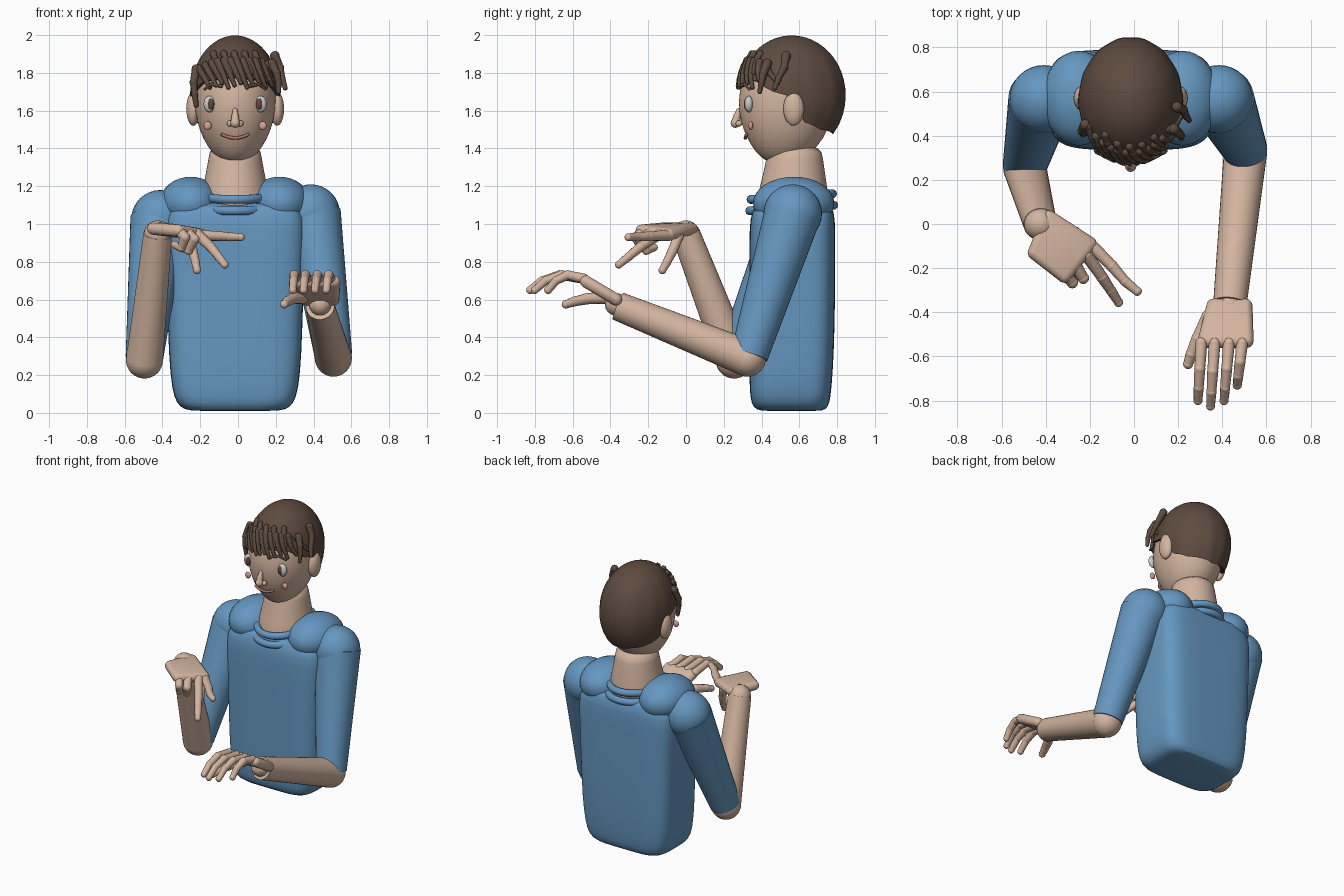
import bpy, bmesh
from math import sin, cos, pi, sqrt, copysign
from mathutils import Vector, Matrix

if "Cube" in bpy.data.objects:
    bpy.data.objects.remove(bpy.data.objects["Cube"])

CX = -0.015  # body centre line


def material(name, rgb):
    m = bpy.data.materials.new(name)
    m.diffuse_color = (*rgb, 1)
    m.use_nodes = True
    m.node_tree.nodes["Principled BSDF"].inputs["Base Color"].default_value = m.diffuse_color
    return m


SKIN = material("skin", (0.66, 0.46, 0.35))
BLUE = material("shirt_blue", (0.13, 0.31, 0.53))
HAIR = material("hair_brown", (0.11, 0.07, 0.05))
WHITE = material("eye_white", (0.75, 0.77, 0.78))
IRIS = material("iris_brown", (0.12, 0.06, 0.04))
PINK = material("cheek_pink", (0.72, 0.36, 0.31))
LIP = material("lip", (0.42, 0.18, 0.14))


def finish(bm, name, mat, subsurf=0):
    bmesh.ops.recalc_face_normals(bm, faces=bm.faces)
    me = bpy.data.meshes.new(name)
    bm.to_mesh(me)
    bm.free()
    ob = bpy.data.objects.new(name, me)
    bpy.context.collection.objects.link(ob)
    me.materials.append(mat)
    if subsurf:
        mod = ob.modifiers.new("smooth", 'SUBSURF')
        mod.levels = mod.render_levels = subsurf
    bpy.context.view_layer.objects.active = ob
    bpy.ops.object.select_all(action='DESELECT')
    ob.select_set(True)
    bpy.ops.object.shade_smooth_by_angle(angle=0.8)
    return ob


def skin_rings(bm, rings, cap=True, closed=False):
    vs = [[bm.verts.new(p) for p in r] for r in rings]
    pairs = list(zip(vs, vs[1:])) + ([(vs[-1], vs[0])] if closed else [])
    for a, b in pairs:
        for i in range(len(a)):
            j = (i + 1) % len(a)
            bm.faces.new((a[i], a[j], b[j], b[i]))
    if cap:
        bm.faces.new(vs[0])
        bm.faces.new(vs[-1])


def loft(name, mat, sections, power=2.0, n=32, subsurf=1):
    """Stack of super-ellipse sections: (z, half width, front y, back y)."""
    def ring(z, hx, y0, y1):
        out = []
        for k in range(n):
            c, s = cos(2 * pi * k / n), sin(2 * pi * k / n)
            c, s = (copysign(abs(v) ** (2 / power), v) for v in (c, s))
            out.append((CX + hx * c, (y0 + y1) / 2 + (y1 - y0) / 2 * s, z))
        return out
    bm = bmesh.new()
    skin_rings(bm, [ring(*s) for s in sections])
    return finish(bm, name, mat, subsurf)


def ball(bm, c, r, n=16):
    r = r if isinstance(r, tuple) else (r, r, r)
    m = Matrix.Translation(c) @ Matrix.Diagonal((*r, 1))
    bmesh.ops.create_uvsphere(bm, u_segments=n, v_segments=max(6, n // 2), radius=1, matrix=m)


def ellipsoid(name, mat, c, r, n=24):
    bm = bmesh.new()
    ball(bm, c, r, n)
    return finish(bm, name, mat)


def cone(bm, a, b, ra, rb, n=24):
    a, b = Vector(a), Vector(b)
    d = b - a
    m = Matrix.Translation((a + b) / 2) @ d.to_track_quat('Z', 'Y').to_matrix().to_4x4()
    bmesh.ops.create_cone(bm, cap_ends=True, segments=n, radius1=ra, radius2=rb, depth=d.length, matrix=m)


def chain(bm, pts, r0, r1, n=12):
    """Jointed, tapering row of capsules."""
    k = len(pts) - 1
    rad = [r0 + (r1 - r0) * i / k for i in range(k + 1)]
    for i in range(k):
        cone(bm, pts[i], pts[i + 1], rad[i] * 0.97, rad[i + 1] * 0.93, n)
    for p, r in zip(pts, rad):
        ball(bm, p, r, n)


def palm(bm, corners, r):
    """Rounded slab: hull of a small ball on each corner."""
    tmp = bmesh.new()
    for c in corners:
        ball(tmp, c, r, 12)
    hull = bmesh.new()
    vs = [hull.verts.new(v.co) for v in tmp.verts]
    tmp.free()
    res = bmesh.ops.convex_hull(hull, input=vs)
    junk = {g for g in res["geom_interior"] + res["geom_unused"] if isinstance(g, bmesh.types.BMVert)}
    bmesh.ops.delete(hull, geom=list(junk), context='VERTS')
    me = bpy.data.meshes.new("tmp")
    hull.to_mesh(me)
    hull.free()
    bm.from_mesh(me)
    bpy.data.meshes.remove(me)


# Torso, neck and head
loft("torso", BLUE, [(0.01, 0.2, 0.42, 0.70), (0.015, 0.27, 0.37, 0.74), (0.05, 0.31, 0.345, 0.76),
                     (0.12, 0.335, 0.336, 0.77), (0.3, 0.352, 0.335, 0.783), (0.6, 0.36, 0.335, 0.79),
                     (0.9, 0.372, 0.335, 0.79), (1.03, 0.375, 0.338, 0.79), (1.1, 0.34, 0.36, 0.775),
                     (1.12, 0.25, 0.42, 0.72)], power=4.5, n=40)
loft("neck", SKIN, [(1.05, 0.19, 0.36, 0.76), (1.14, 0.18, 0.375, 0.755), (1.25, 0.16, 0.405, 0.74),
                    (1.35, 0.14, 0.425, 0.725), (1.42, 0.135, 0.44, 0.715)])
loft("head", SKIN, [(1.325, 0.03, 0.46, 0.53), (1.335, 0.07, 0.42, 0.58), (1.37, 0.118, 0.375, 0.66),
                    (1.45, 0.172, 0.322, 0.73), (1.55, 0.207, 0.285, 0.77), (1.65, 0.218, 0.275, 0.80),
                    (1.75, 0.212, 0.29, 0.80), (1.85, 0.18, 0.335, 0.775), (1.93, 0.11, 0.42, 0.70),
                    (1.95, 0.03, 0.52, 0.6)])

# Shirt yoke and collar rolls
for side, s in (("left", -1), ("right", 1)):
    ellipsoid(f"yoke_{side}", BLUE, (CX + s * 0.235, 0.57, 1.11), (0.165, 0.215, 0.14), 32)
for i, (z, rx, ry) in enumerate(((1.145, 0.165, 0.215), (1.085, 0.18, 0.222))):
    bm = bmesh.new()
    rings = []
    for k in range(48):
        a = 2 * pi * k / 48
        d = Vector((cos(a), sin(a), 0))
        c = Vector((CX + rx * cos(a), 0.56 + ry * sin(a), z + 0.015 * sin(a)))
        rings.append([c + 0.024 * (cos(t * pi / 5) * d + Vector((0, 0, sin(t * pi / 5)))) for t in range(10)])
    skin_rings(bm, rings, cap=False, closed=True)
    finish(bm, f"collar_roll_{i + 1}", BLUE)

# Arms: shoulder, elbow, wrist joints
ARMS = {"right": ((0.385, 0.565, 1.055), (0.505, 0.325, 0.29), (0.435, -0.36, 0.565)),
        "left": ((-0.41, 0.565, 1.025), (-0.495, 0.255, 0.28), (-0.425, 0.0, 0.945))}
for side, (sh, el, wr) in ARMS.items():
    ellipsoid(f"shoulder_{side}", BLUE, sh, 0.155, 32)
    bm = bmesh.new()
    sgn = 1 if side == "right" else -1
    cone(bm, Vector(sh) + Vector((sgn * 0.01, 0, 0)), Vector(el) + Vector((0, 0.01, 0.015)), 0.15, 0.1, 32)
    finish(bm, f"sleeve_{side}", BLUE)
    bm = bmesh.new()
    ball(bm, el, 0.098, 32)
    cone(bm, el, wr, 0.098, 0.076, 32)
    if side == "left":
        ball(bm, wr, 0.074, 24)
    finish(bm, f"forearm_{side}", SKIN)

# Right hand: relaxed, arched fingers
bm = bmesh.new()
ball(bm, (0.435, -0.37, 0.575), 0.06)
palm(bm, [(0.36, -0.37, 0.60), (0.505, -0.37, 0.60), (0.32, -0.53, 0.695), (0.51, -0.53, 0.695)], 0.032)
for x0, x1, y in ((0.305, 0.29, -0.80), (0.365, 0.347, -0.825), (0.43, 0.408, -0.80), (0.49, 0.468, -0.73)):
    pts = [(x0 + (x1 - x0) * t, -0.54 + (y + 0.54) * t, z)
           for t, z in ((0, 0.71), (0.45, 0.73), (0.78, 0.70), (1, 0.65))]
    chain(bm, pts, 0.028, 0.021)
chain(bm, [(0.34, -0.42, 0.61), (0.29, -0.52, 0.605), (0.26, -0.59, 0.59), (0.245, -0.635, 0.575)], 0.035, 0.023)
finish(bm, "hand_right", SKIN)

# Left hand: two fingers out, two curled, thumb down
bm = bmesh.new()
palm(bm, [(-0.385, 0.03, 0.975), (-0.45, -0.13, 0.975), (-0.2, -0.09, 0.945), (-0.315, -0.235, 0.965)], 0.032)
FINGERS = [[(-0.2, -0.09, 0.94), (-0.1, -0.19, 0.935), (-0.04, -0.26, 0.932), (0.015, -0.305, 0.93)],
           [(-0.215, -0.14, 0.945), (-0.145, -0.24, 0.88), (-0.105, -0.30, 0.83), (-0.07, -0.355, 0.785)],
           [(-0.265, -0.19, 0.95), (-0.23, -0.245, 0.92), (-0.26, -0.21, 0.86), (-0.3, -0.17, 0.875)],
           [(-0.31, -0.225, 0.96), (-0.28, -0.265, 0.93), (-0.30, -0.235, 0.875), (-0.335, -0.19, 0.89)],
           [(-0.27, -0.04, 0.935), (-0.24, -0.07, 0.86), (-0.225, -0.1, 0.80), (-0.217, -0.125, 0.755)]]
for f in FINGERS:
    chain(bm, f, 0.03, 0.021)
finish(bm, "hand_left", SKIN)

# Hair cap: ellipsoid shell whose lower edge follows the hairline
HC, HR = Vector((CX, 0.56, 1.68)), Vector((0.237, 0.287, 0.318))
LINE = [(-90, 1.78), (-45, 1.76), (-20, 1.70), (-5, 1.68), (8, 1.60), (15, 1.54), (40, 1.50), (90, 1.475)]


def hairline(deg):
    for (a, za), (b, zb) in zip(LINE, LINE[1:]):
        if a <= deg <= b:
            return za + (zb - za) * (deg - a) / (b - a)
    return LINE[-1][1]


def cap_ring(t, scale):
    out = []
    for k in range(72):
        a = 2 * pi * k / 72
        from_front = abs((k * 5 + 90) % 360 - 180)
        ze = (hairline(90 - from_front) - HC.z) / HR.z
        h = 1 + (ze - 1) * (1 - cos(t * pi / 2)) if t < 1 else ze
        r = sqrt(max(0, 1 - h * h)) * (1 + 0.008 * t * cos(14 * a))
        out.append(HC + scale * Vector((HR.x * r * cos(a), HR.y * r * sin(a), HR.z * h)))
    return out


bm = bmesh.new()
skin_rings(bm, [cap_ring(max(t, 0.2) / 16, 1) for t in range(17)] + [cap_ring(1, 0.86)])
finish(bm, "hair_cap", HAIR)

# Fringe and side locks
bm = bmesh.new()


def lock(x0, z0, x1, z1, r=0.021):
    pts = []
    for i in range(5):
        t = i / 4
        x, z = x0 + (x1 - x0) * t, z0 + (z1 - z0) * t
        q = 1 - ((x - HC.x) / HR.x) ** 2 - ((z - HC.z) / HR.z) ** 2
        pts.append((x, HC.y - HR.y * sqrt(max(q, 0.06)) - 0.003, z))
    chain(bm, pts, r, r * 0.55, 8)


for i in range(12):
    x = -0.205 + i * 0.033
    lock(x, 1.865 - 2.0 * max(0, abs(x) - 0.06) ** 2, x + 0.055, 1.735 + 0.012 * (i % 3 - 1))
for i in range(5):
    x = -0.13 + i * 0.055
    lock(x, 1.90, x + 0.04, 1.80, 0.02)
chain(bm, [(0.195, 0.53, 1.89), (0.222, 0.52, 1.83), (0.235, 0.49, 1.77), (0.25, 0.47, 1.72)], 0.026, 0.013, 8)
chain(bm, [(0.18, 0.43, 1.85), (0.205, 0.41, 1.80), (0.215, 0.40, 1.75), (0.215, 0.39, 1.70)], 0.026, 0.013, 8)
chain(bm, [(-0.22, 0.45, 1.82), (-0.235, 0.42, 1.75), (-0.23, 0.41, 1.69), (-0.222, 0.41, 1.63)], 0.026, 0.014, 8)
finish(bm, "hair_locks", HAIR)

# Ears, eyes and cheeks, mirrored about the centre line
for side, s in (("left", -1), ("right", 1)):
    ellipsoid(f"ear_{side}", SKIN, (CX + s * 0.222, 0.57, 1.61), (0.037, 0.055, 0.09))
    ellipsoid(f"eye_{side}", WHITE, (CX + s * 0.135, 0.333, 1.635), (0.032, 0.022, 0.044), 20)
    ellipsoid(f"iris_{side}", IRIS, (CX + s * 0.128, 0.318, 1.635), (0.018, 0.012, 0.03), 16)
    ellipsoid(f"cheek_{side}", PINK, (CX + s * 0.146, 0.343, 1.52), (0.021, 0.012, 0.023), 16)
    bm = bmesh.new()
    chain(bm, [(CX + s * x, y, z) for x, y, z in ((0.16, 0.335, 1.715), (0.125, 0.31, 1.74), (0.075, 0.287, 1.73))],
          0.008, 0.01, 8)
    finish(bm, f"brow_{side}", HAIR)

# Nose and mouth
bm = bmesh.new()
chain(bm, [(CX, 0.28, 1.60), (CX, 0.27, 1.57), (CX, 0.262, 1.535)], 0.014, 0.026)
for s in (-1, 1):
    ball(bm, (CX + s * 0.027, 0.28, 1.532), 0.017)
finish(bm, "nose", SKIN)
bm = bmesh.new()
chain(bm, [(CX + x, 0.314 + 1.2 * x * x, 1.455 + 4.0 * x * x) for x in (-0.068, -0.045, -0.02, 0, 0.02, 0.045, 0.068)],
      0.009, 0.009, 8)
finish(bm, "mouth", LIP)
